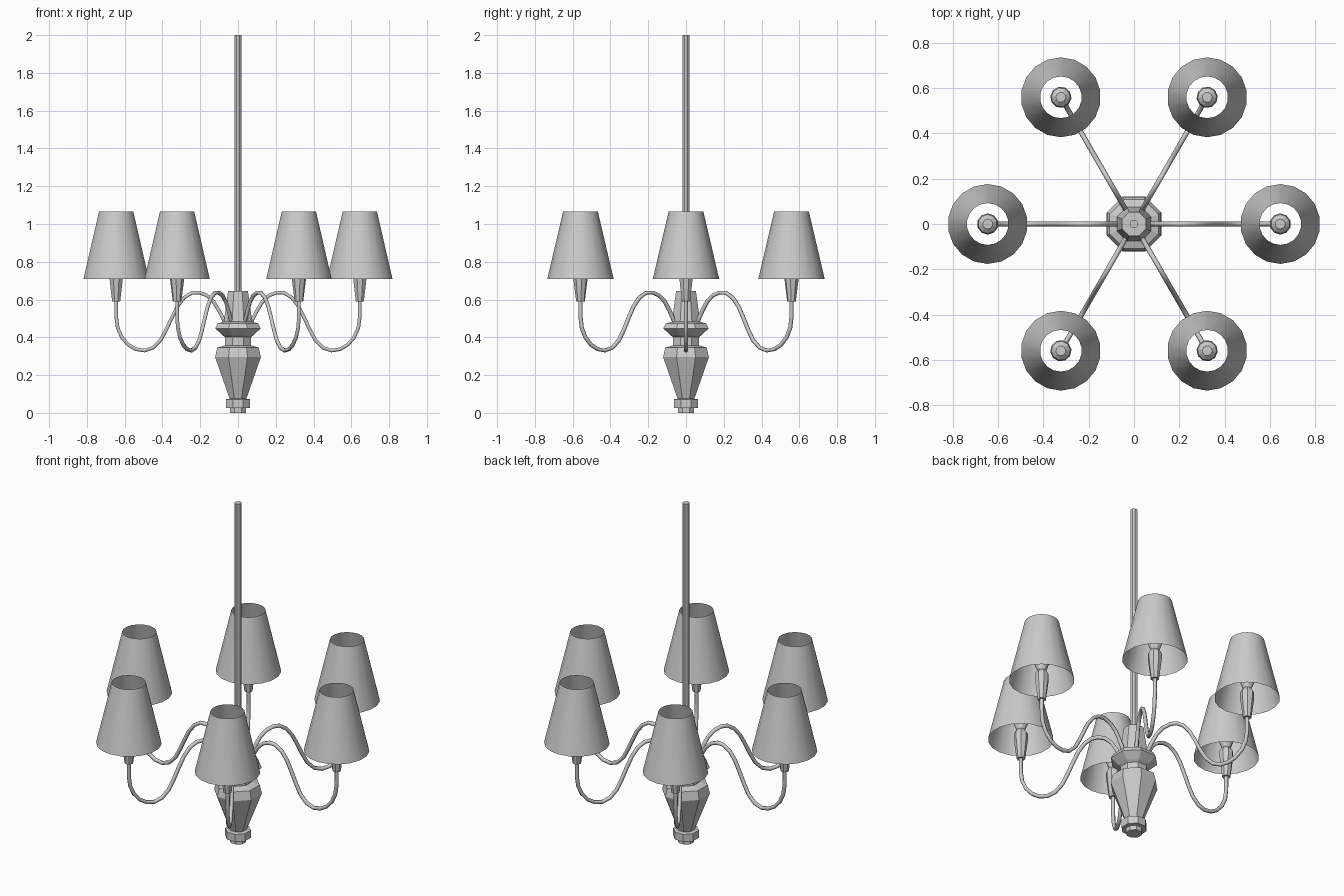
import bpy, bmesh
from math import cos, sin, pi, radians

if "Cube" in bpy.data.objects:
    bpy.data.objects.remove(bpy.data.objects["Cube"])

ARMS = 6
REACH = 0.645   # distance of each lamp from the centre


def lathe(name, profile, sides, x=0.0, smooth=False, capped=True):
    """Spin (radius, z) points around a vertical axis at x."""
    bm = bmesh.new()
    rings = []
    for r, z in profile:
        rings.append([bm.verts.new((x + r * cos(2 * pi * (i + 0.5) / sides),
                                    r * sin(2 * pi * (i + 0.5) / sides), z))
                      for i in range(sides)])
    for a, b in zip(rings, rings[1:]):
        for i in range(sides):
            j = (i + 1) % sides
            f = bm.faces.new((a[i], a[j], b[j], b[i]))
            f.smooth = smooth
    if capped:
        bm.faces.new(rings[0][::-1])
        bm.faces.new(rings[-1])
    mesh = bpy.data.meshes.new(name)
    bm.to_mesh(mesh)
    bm.free()
    return add(name, mesh)


def add(name, data):
    ob = bpy.data.objects.new(name, data)
    bpy.context.collection.objects.link(ob)
    return ob


def tube(name, points, radius):
    """Six-sided tube along (x, z) points."""
    cu = bpy.data.curves.new(name, 'CURVE')
    cu.dimensions = '3D'
    cu.bevel_depth = radius
    cu.bevel_resolution = 1
    cu.use_fill_caps = True
    sp = cu.splines.new('POLY')
    sp.points.add(len(points) - 1)
    for p, (x, z) in zip(sp.points, points):
        p.co = (x, 0, z, 1)
    return add(name, cu)


# Central turned body, eight flat sides
lathe("centre_body", [
    (0.045, 0.0), (0.045, 0.027), (0.07, 0.027), (0.07, 0.072),
    (0.048, 0.075), (0.131, 0.295), (0.119, 0.345), (0.075, 0.358),
    (0.075, 0.402), (0.09, 0.412), (0.13, 0.447), (0.116, 0.473),
    (0.081, 0.483), (0.057, 0.645)], 8)

# Hanging rod
lathe("hanging_rod", [(0.02, 0.63), (0.02, 2.0)], 8)

# One arm with its lamp, along +x
arm_path = [(0.05, 0.46), (0.075, 0.49), (0.10, 0.54), (0.13, 0.59),
            (0.165, 0.622), (0.205, 0.637), (0.245, 0.635), (0.285, 0.61),
            (0.32, 0.565), (0.35, 0.505), (0.38, 0.44), (0.41, 0.385),
            (0.45, 0.345), (0.495, 0.33), (0.54, 0.337), (0.58, 0.36),
            (0.615, 0.40), (0.637, 0.45), (0.645, 0.51), (0.645, 0.60)]
unit = [
    tube("arm", arm_path, 0.011),
    lathe("lamp_holder", [(0.023, 0.59), (0.038, 0.71), (0.038, 0.745),
                          (0.022, 0.77)], 8, REACH),
    lathe("bulb", [(0.022, 0.765), (0.036, 0.80), (0.047, 0.835),
                   (0.042, 0.86), (0.022, 0.877)], 10, REACH),
    lathe("lamp_shade", [(0.176, 0.708), (0.092, 1.066)], 18, REACH,
          smooth=True, capped=False),
]

# Repeat around the body
for k in range(1, ARMS):
    for src in unit:
        copy = add(f"{src.name}_{k + 1}", src.data)
        copy.rotation_euler.z = radians(60 * k)
